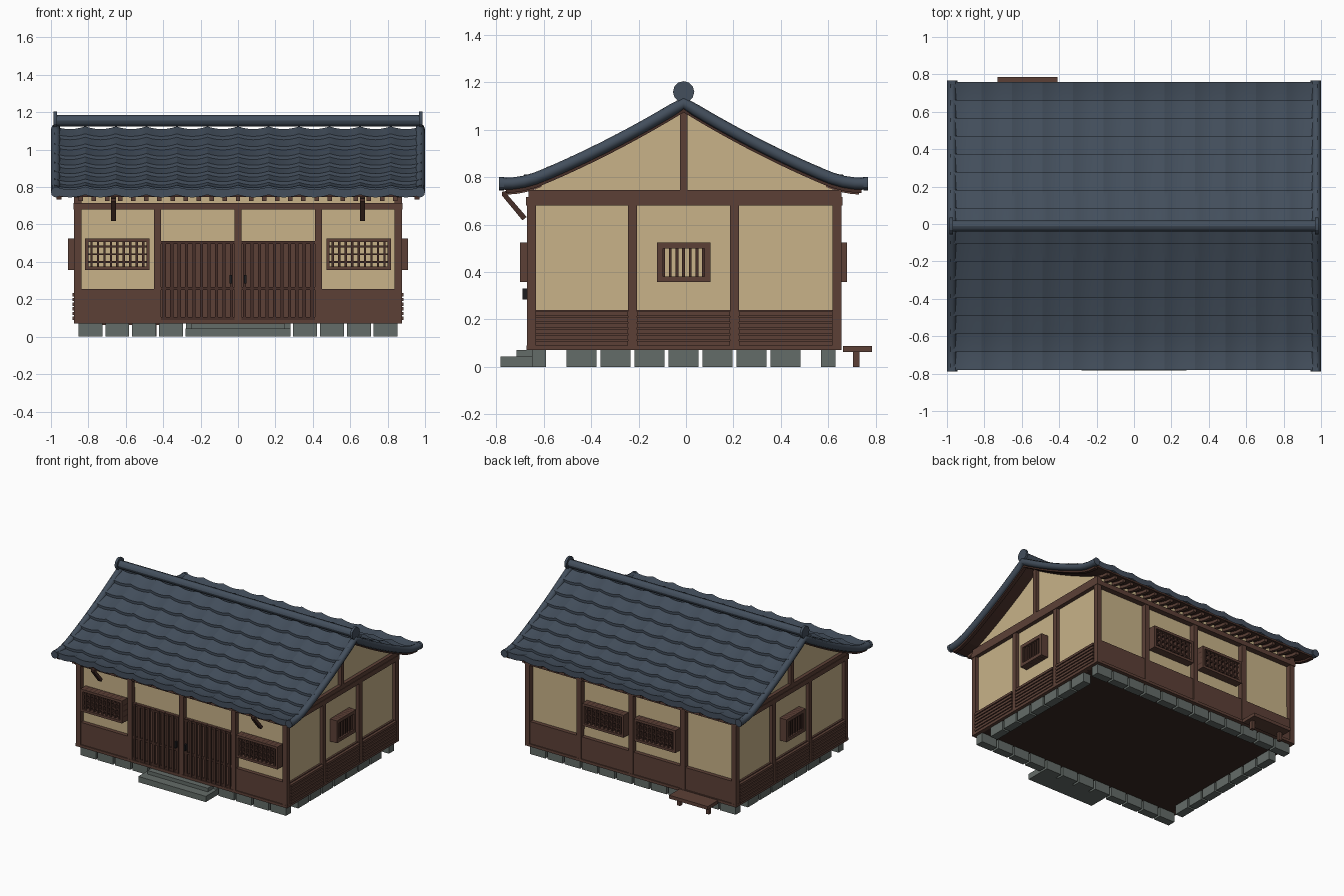
import bpy, bmesh, math
from mathutils import Vector, Matrix

if "Cube" in bpy.data.objects:
    bpy.data.objects.remove(bpy.data.objects["Cube"], do_unlink=True)

def material(name, *rgb):
    m = bpy.data.materials.new(name)
    m.use_nodes = True
    m.diffuse_color = (*rgb, 1)
    m.node_tree.nodes["Principled BSDF"].inputs["Base Color"].default_value = (*rgb, 1)
    return m

slate = material("slate tile", 0.056, 0.077, 0.107)
plaster = material("plaster", 0.58, 0.45, 0.25)
wood = material("brown wood", 0.107, 0.051, 0.037)
dark_wood = material("dark wood", 0.062, 0.028, 0.021)
stone = material("grey stone", 0.127, 0.15, 0.138)
underfloor = material("underfloor", 0.04, 0.022, 0.017)
iron = material("black iron", 0.012, 0.012, 0.014)
YC, FRONT, BACK, SIDE = -0.01, -0.635, 0.62, 0.85
ENDS = (-1, 1)

def finish(name, bm, mat, smooth=False):
    bmesh.ops.recalc_face_normals(bm, faces=bm.faces)
    me = bpy.data.meshes.new(name)
    bm.to_mesh(me)
    bm.free()
    me.materials.append(mat)
    ob = bpy.data.objects.new(name, me)
    bpy.context.collection.objects.link(ob)
    if smooth:
        bpy.ops.object.select_all(action="DESELECT")
        ob.select_set(True)
        bpy.context.view_layer.objects.active = ob
        bpy.ops.object.shade_smooth_by_angle(angle=math.radians(30))
    return ob

def boxes(name, mat, items):
    """One object from boxes given as (x0, x1, y0, y1, z0, z1)."""
    bm = bmesh.new()
    for x0, x1, y0, y1, z0, z1 in items:
        size = Vector((abs(x1 - x0), abs(y1 - y0), z1 - z0))
        mid = Vector((x0 + x1, y0 + y1, z0 + z1)) / 2
        bmesh.ops.create_cube(bm, size=1, matrix=Matrix.LocRotScale(mid, None, size))
    return finish(name, bm, mat)

def prisms(name, mat, items):
    """One object from (y, z) outlines extruded between x0 and x1."""
    bm = bmesh.new()
    for pts, x0, x1 in items:
        rings = [[bm.verts.new((x, y, z)) for y, z in pts] for x in (x0, x1)]
        for ring in rings:
            bm.faces.new(ring)
        for k in range(len(pts)):
            bm.faces.new((rings[0][k - 1], rings[0][k], rings[1][k], rings[1][k - 1]))
    return finish(name, bm, mat)

def rods(name, items):
    """One object from tile rolls given as (centre, axis, radius, length)."""
    bm = bmesh.new()
    for loc, axis, radius, length in items:
        rot = Vector((0, 0, 1)).rotation_difference(Vector(axis))
        bmesh.ops.create_cone(bm, cap_ends=True, segments=12, radius1=radius, radius2=radius,
                              depth=length, matrix=Matrix.LocRotScale(Vector(loc), rot, None))
    return finish(name, bm, slate, True)

def on_wall(wall, u0, u1, d0, d1, z0, z1):
    """Box placed on a wall: u along it, d outward from it."""
    if wall == "front":
        return (u0, u1, FRONT - d0, FRONT - d1, z0, z1)
    if wall == "back":
        return (u0, u1, BACK + d0, BACK + d1, z0, z1)
    s = 1 if wall == "left" else -1
    return (s * (SIDE + d0), s * (SIDE + d1), u0, u1, z0, z1)

def roof_z(d):
    """Sweeping roof height at distance d from the ridge."""
    return 1.135 - 0.61 * d + 0.16 * d * d + 1.2 * max(0, d - 0.6) ** 2

def curved_slab(s, d0, d1, lo, hi, n=12):
    ds = [d0 + (d1 - d0) * i / n for i in range(n + 1)]
    return ([(YC + s * d, roof_z(d) + hi) for d in ds]
            + [(YC + s * d, roof_z(d) + lo) for d in reversed(ds)])

# House body with gables; the underside is the floor
half = (BACK - FRONT) / 2
outline = [(FRONT, 0.07), (BACK, 0.07)]
for i in range(17):
    d = half * (1 - i / 8)
    outline.append((YC + d, roof_z(abs(d)) - 0.04))
body = prisms("walls", plaster, [(outline, -SIDE, SIDE)])
body.data.materials.append(underfloor)
for p in body.data.polygons:
    p.material_index = int(p.normal.z < -0.9 and p.center.z < 0.1)

# Roof tiles: overlapping courses of sagging tiles
ROWS, COLS, SUB, EAVE, EDGE = 8, 12, 6, 0.77, 0.98
bm = bmesh.new()
for s in ENDS:
    for r in range(ROWS):
        top, low = EAVE * r / ROWS, EAVE * (r + 1) / ROWS
        drop = -0.025 if r == ROWS - 1 else -0.008
        previous = None
        for c in range(COLS * SUB + 1):
            x = EDGE * (2 * c / (COLS * SUB) - 1)
            wave = 0.014 * (2 * (c % SUB) / SUB - 1) ** 2 - 0.025
            column = [bm.verts.new((x, YC + s * d, roof_z(d) + wave + lift))
                      for d, lift in ((top, 0), ((top + low) / 2, 0.009), (low, 0.018), (low, drop))]
            if previous:
                for k in range(3):
                    bm.faces.new((previous[k], column[k], column[k + 1], previous[k + 1]))
            previous = column
finish("roof_tiles", bm, slate, True)

# Roof underside, rafters and gable boards
prisms("soffit", dark_wood, [(curved_slab(s, 0, 0.755, -0.048, -0.034), -0.965, 0.965) for s in ENDS])
prisms("rafters", wood, [(curved_slab(s, 0.6, 0.74, -0.068, -0.046, 4), 0.07 * i - 0.012, 0.07 * i + 0.012)
                         for s in ENDS for i in range(-12, 13)])
prisms("gable_boards", dark_wood, [(curved_slab(s, 0, 0.75, -0.062, -0.03), e * 0.945, e * 0.97)
                                   for s in ENDS for e in ENDS])

# Rolled tiles along the gable edges and the ridge
curve = bpy.data.curves.new("verge_rolls", "CURVE")
curve.dimensions = "3D"
curve.bevel_depth, curve.bevel_resolution, curve.use_fill_caps = 0.025, 2, True
curve.materials.append(slate)
for e in ENDS:
    spline = curve.splines.new("POLY")
    spline.points.add(32)
    for i, p in enumerate(spline.points):
        d = EAVE * (i / 16 - 1)
        p.co = (e * 0.974, YC + d, roof_z(abs(d)) - 0.022, 1)
bpy.context.collection.objects.link(bpy.data.objects.new("verge_rolls", curve))
rods("ridge_roll", [((0, YC, 1.155), (1, 0, 0), 0.03, 1.95)])
rods("ridge_caps", [((e * 0.977, YC, 1.16), (1, 0, 0), 0.045, 0.018) for e in ENDS])
rods("eave_caps", [((e * 0.972, YC + s * 0.768, roof_z(0.768) - 0.022), (0, 1, 0), 0.028, 0.02)
                   for e in ENDS for s in ENDS])

# Posts and beams
PY0, PY1, PX, H = -0.652, 0.637, 0.857, 0.019
places = [(x, y) for x in (-PX, -0.43, 0, 0.43, PX) for y in (PY0, PY1)]
places += [(x, y) for x in (-PX, PX) for y in (-0.225, 0.205)]
boxes("posts", wood, [(x - H, x + H, y - H, y + H, 0.075, 0.7) for x, y in places])
beams = [(x - H, x + H, -0.665, 0.655, 0.716, 0.745) for x in (-PX, PX)]
for z0, z1, o in ((0.07, 0.09, 0.02), (0.68, 0.716, 0.023)):
    beams += [(-PX - o, PX + o, y - o, y + o, z0, z1) for y in (PY0, PY1)]
    beams += [(x - o, x + o, PY0, PY1, z0, z1) for x in (-PX, PX)]
boxes("beams", wood, beams)
boxes("gable_posts", wood, [(e * 0.845, e * 0.877, YC - 0.016, YC + 0.016, 0.69, 1.09) for e in ENDS])

# Lower wall panels at front and back, sloping boards on the sides
bays = [("front", -0.645), ("front", 0.645)] + [("back", x) for x in (-0.645, -0.215, 0.215, 0.645)]
boxes("lower_panels", wood, [on_wall(w, x - 0.2, x + 0.2, 0, 0.03, 0.09, 0.255) for w, x in bays])
boards = []
for z in [0.09 + 0.025 * i for i in range(6)]:
    boards += [([(y0, z), (y1, z), (y1, z + 0.025), (y0, z + 0.025)], e * 0.84, e * 0.864)
               for e in ENDS for y0, y1 in [(-0.64, 0.625)]]
    boards += [([(y0, z), (y1, z), (y1, z + 0.018), (y0, z + 0.018)], e * 0.86, e * 0.884)
               for e in ENDS for y0, y1 in ((-0.634, -0.244), (-0.206, 0.186), (0.224, 0.618))]
prisms("side_boards", wood, boards)

# Lattice windows
def window(name, wall, u, w, bars, rails, frame, depth):
    z0, z1, a, b = 0.357, 0.525, u - w / 2, u + w / 2
    edges = [(a, b, z0, z0 + frame), (a, b, z1 - frame, z1), (a, a + frame, z0, z1), (b - frame, b, z0, z1)]
    boxes(name + "_frame", wood, [on_wall(wall, p, q, 0, depth, r, t) for p, q, r, t in edges])
    us = [a + w * i / (bars + 1) for i in range(1, bars + 1)]
    zs = [z0 + (z1 - z0) * i / (rails + 1) for i in range(1, rails + 1)]
    boxes(name + "_lattice", dark_wood,
          [on_wall(wall, c - 0.006, c + 0.006, 0, depth - 0.01, z0, z1) for c in us]
          + [on_wall(wall, a, b, 0, depth - 0.015, c - 0.005, c + 0.005) for c in zs])

for e, side in zip(ENDS, ("right", "left")):
    window("front_window_" + side, "front", e * 0.645, 0.345, 9, 3, 0.018, 0.065)
    window("back_window_" + side, "back", e * 0.215, 0.345, 9, 3, 0.018, 0.06)
    window("side_window_" + side, side, YC, 0.225, 7, 0, 0.025, 0.058)

# Sliding doors with slats and handles
slats = [on_wall("front", e * (0.026 + 0.04 * i), e * (0.044 + 0.04 * i), 0.015, 0.035, 0.09, 0.512)
         for e in ENDS for i in range(10)]
slats += [on_wall("front", e * 0.018, e * 0.412, 0.015, 0.03, z, z + 0.016)
          for e in ENDS for z in (0.09, 0.25, 0.495)]
boxes("door_panels", wood, [on_wall("front", e * 0.018, e * 0.412, 0, 0.02, 0.09, 0.51) for e in ENDS])
boxes("door_slats", dark_wood, slats)
boxes("door_handles", iron, [on_wall("front", e * 0.033, e * 0.046, 0.03, 0.055, 0.285, 0.33) for e in ENDS])

# Eave brackets over the front windows
strut = [(-0.776, 0.722), (-0.757, 0.73), (-0.672, 0.632), (-0.69, 0.618)]
arm = [(-0.776, 0.722), (-0.776, 0.738), (-0.65, 0.765), (-0.65, 0.745)]
prisms("eave_brackets", dark_wood, [(p, x - 0.013, x + 0.013) for p in (strut, arm) for x in (-0.665, 0.665)])

# Foundation stones, entrance steps and back bench
PITCH, LONG = 0.1435, 0.128
stones = [(PITCH * i - 0.853, PITCH * i - 0.853 + LONG, y, y + 0.06, 0, 0.07)
          for i in range(12) for y in (-0.65, 0.57)]
stones += [(x - 0.03, x + 0.03, PITCH * i - 0.505, PITCH * i - 0.505 + LONG, 0, 0.07)
           for i in range(7) for x in (-0.823, 0.823)]
boxes("foundation_stones", stone, stones)
boxes("entrance_steps", stone, [(-0.28, 0.28, -0.782, -0.65, 0, 0.043), (-0.25, 0.25, -0.715, -0.645, 0, 0.07)])
boxes("bench", wood, [(-0.73, -0.41, 0.663, 0.785, 0.063, 0.088)]
      + [(x - 0.013, x + 0.013, 0.705, 0.731, 0, 0.065) for x in (-0.69, -0.45)])
